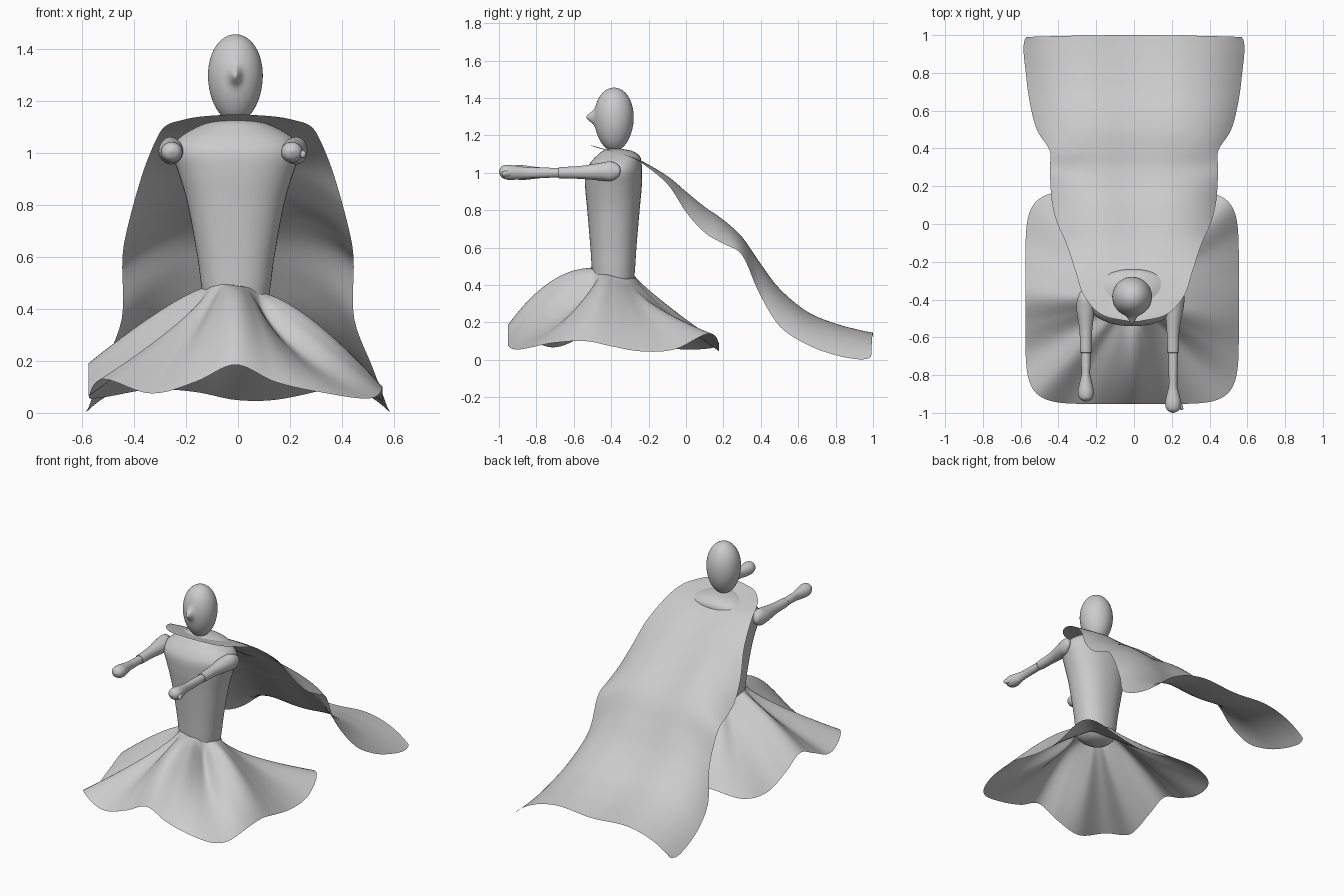
import bpy, bmesh, math

mat = bpy.data.materials.new("plain grey")
mat.diffuse_color = (0.6, 0.6, 0.6, 1)


def spline(keys, n, closed=False):
    """Sample a smooth Catmull-Rom curve through tuples, n samples per key."""
    m = len(keys)
    pick = (lambda i: keys[i % m]) if closed else (lambda i: keys[max(0, min(m - 1, i))])
    out = []
    for i in range(m if closed else m - 1):
        for k in range(n):
            t = k / n
            out.append(tuple(
                0.5 * (2 * b + (c - a) * t + (2 * a - 5 * b + 4 * c - d) * t * t
                       + (3 * b - a - 3 * c + d) * t ** 3)
                for a, b, c, d in zip(pick(i - 1), pick(i), pick(i + 1), pick(i + 2))))
    if not closed:
        out.append(keys[-1])
    return out


def loft(name, rows, closed=True, caps=True):
    """Skin a list of equal-length point rows."""
    bm = bmesh.new()
    vs = [[bm.verts.new(p) for p in row] for row in rows]
    n = len(rows[0])
    for a, b in zip(vs, vs[1:]):
        for i in range(n if closed else n - 1):
            j = (i + 1) % n
            bm.faces.new((a[i], a[j], b[j], b[i]))
    if caps:
        bm.faces.new(vs[0][::-1])
        bm.faces.new(vs[-1])
    bmesh.ops.recalc_face_normals(bm, faces=bm.faces)
    if not caps and sum(f.normal.z * f.calc_area() for f in bm.faces) < 0:
        bmesh.ops.reverse_faces(bm, faces=bm.faces)
    me = bpy.data.meshes.new(name)
    bm.to_mesh(me)
    bm.free()
    me.materials.append(mat)
    me.shade_smooth()
    ob = bpy.data.objects.new(name, me)
    bpy.context.collection.objects.link(ob)
    return ob


def sup(v, e):
    return math.copysign(abs(v) ** e, v)


ANG = [2 * math.pi * i / 48 for i in range(48)]

# Head: egg with a pointed nose pushed out of the front
rows = []
for k in range(1, 64):
    phi = math.pi * k / 64
    rad = 0.105 * math.sin(phi) * (1 - 0.07 * math.cos(phi))
    row = []
    for i in range(96):
        a = 2 * math.pi * i / 96
        x, y = rad * math.cos(a), rad * math.sin(a)
        z = 1.285 - 0.17 * math.cos(phi)
        if y < 0:
            dz = (z - 1.297) / 0.03
            y -= 0.043 * math.exp(-(x / 0.02) ** 2 - dz * dz)
        row.append((x - 0.01, y - 0.385, z))
    rows.append(row)
loft("head", rows)

# Torso: z, centre y, half width, half depth
body = [(0.375, -0.388, 0.01, 0.01), (0.385, -0.388, 0.07, 0.06), (0.42, -0.388, 0.118, 0.105),
        (0.48, -0.388, 0.132, 0.115), (0.6, -0.388, 0.148, 0.123), (0.8, -0.388, 0.185, 0.14),
        (0.92, -0.388, 0.22, 0.151), (1.0, -0.386, 0.246, 0.152), (1.05, -0.376, 0.225, 0.138),
        (1.09, -0.363, 0.168, 0.115), (1.118, -0.368, 0.098, 0.075), (1.131, -0.38, 0.01, 0.01)]
loft("torso", [[(-0.008 + rx * sup(math.cos(a), 0.9), cy + ry * sup(math.sin(a), 0.9), z)
                for a in ANG] for z, cy, rx, ry in spline(body, 5)])


# Arms: limbs running forward along -y; keys are x, y, z, radius x, radius z
def limb(name, keys):
    loft(name, [[(x + rx * math.cos(a), y, z + rz * math.sin(a)) for a in ANG[::2]]
                for x, y, z, rx, rz in spline(keys, 5)])


for side, shoulder, elbow, tip in (("left", -0.264, -0.255, -0.94),
                                   ("right", 0.24, 0.207, -1.0)):
    limb(side + "_upper_arm", [
        (shoulder, -0.35, 1.01, 0.005, 0.005), (shoulder, -0.36, 1.01, 0.022, 0.03),
        (shoulder * 0.6 + elbow * 0.4, -0.40, 1.008, 0.04, 0.052),
        (shoulder * 0.2 + elbow * 0.8, -0.45, 1.006, 0.048, 0.048),
        (elbow, -0.56, 1.002, 0.034, 0.035),
        (elbow, -0.67, 1.0, 0.03, 0.03), (elbow, -0.68, 1.0, 0.028, 0.028)])
    limb(side + "_forearm", [
        (elbow, -0.66, 1.0, 0.025, 0.025), (elbow, -0.74, 1.0, 0.025, 0.027),
        (elbow, tip + 0.15, 1.0, 0.023, 0.03), (elbow, tip + 0.10, 1.0, 0.033, 0.036),
        (elbow, tip + 0.05, 1.002, 0.042, 0.04), (elbow, tip + 0.015, 1.005, 0.032, 0.03),
        (elbow, tip, 1.006, 0.004, 0.004)])
# Thumb
limb("right_thumb", [(0.222, -0.91, 1.0, 0.014, 0.014), (0.238, -0.95, 0.996, 0.015, 0.016),
                     (0.25, -0.977, 0.994, 0.011, 0.013), (0.253, -0.985, 0.994, 0.002, 0.002)])

# Skirt: square cloth draped from the waist; every 15 degrees from +x,
# hem height and bulge of the slope (under 1 hollow, over 1 rounded)
hem = [0.07, 0.045, 0.055, 0.14, 0.085, 0.05, 0.05, 0.08, 0.09, 0.06, 0.06, 0.12,
       0.19, 0.13, 0.066, 0.13, 0.075, 0.12, 0.185, 0.12, 0.08, 0.055, 0.09, 0.1]
bulge = [1.2, 1.0, 0.8, 0.6, 0.65, 0.75, 0.8, 0.9, 0.85, 0.7, 0.8, 1.0,
         1.25, 0.95, 0.75, 0.78, 0.85, 1.4, 2.0, 1.4, 0.8, 0.58, 0.95, 1.4]
slopes = spline(list(zip(hem, bulge)), 8, True)
rows = []
for k in range(33):
    t = k / 32
    row = []
    for i, (h, p) in enumerate(slopes):
        a = 2 * math.pi * i / len(slopes)
        c, s = math.cos(a), math.sin(a)
        rad = 0.565 / (abs(c) ** 6.5 + abs(s) ** 6.5) ** (1 / 6.5)
        r = 0.12 + (rad - 0.12) * t
        top = 0.465 - 0.025 * s - 0.015 * c
        row.append((-0.01 + r * c, -0.388 + r * s, h + (top - h) * (1 - t ** p)))
    rows.append(row)
loft("skirt", rows, caps=False)

# Cape: y, centre height, half width, edge height
cape = [(-0.515, 1.147, 0.03, 1.147), (-0.49, 1.142, 0.15, 1.138), (-0.44, 1.128, 0.22, 1.124),
        (-0.36, 1.105, 0.275, 1.105), (-0.25, 1.07, 0.31, 1.06), (-0.1, 0.985, 0.36, 0.94),
        (0, 0.905, 0.405, 0.79), (0.1, 0.825, 0.432, 0.68), (0.2, 0.755, 0.442, 0.62),
        (0.3, 0.662, 0.445, 0.56), (0.39, 0.535, 0.447, 0.36), (0.5, 0.39, 0.515, 0.18),
        (0.65, 0.265, 0.553, 0.08), (0.8, 0.202, 0.573, 0.025), (0.93, 0.167, 0.585, 0.002),
        (1.0, 0.152, 0.572, 0.015)]
rows = []
for y, zc, w, ze in spline(cape, 5):
    # a shallow trough runs down the middle between two soft ridges
    dip = 0.022 * max(0, min(1, (y + 0.25) / 0.35))
    row = []
    for i in range(61):
        s = i / 30 - 1
        z = zc - (zc - ze) * abs(s) ** 3.6
        if abs(s) < 0.5:
            z -= dip * math.cos(math.pi * s) ** 2
        row.append((w * s, y - 0.01 * (s * s if y > 0.99 else 0), z))
    rows.append(row)
loft("cape", rows, closed=False, caps=False)
